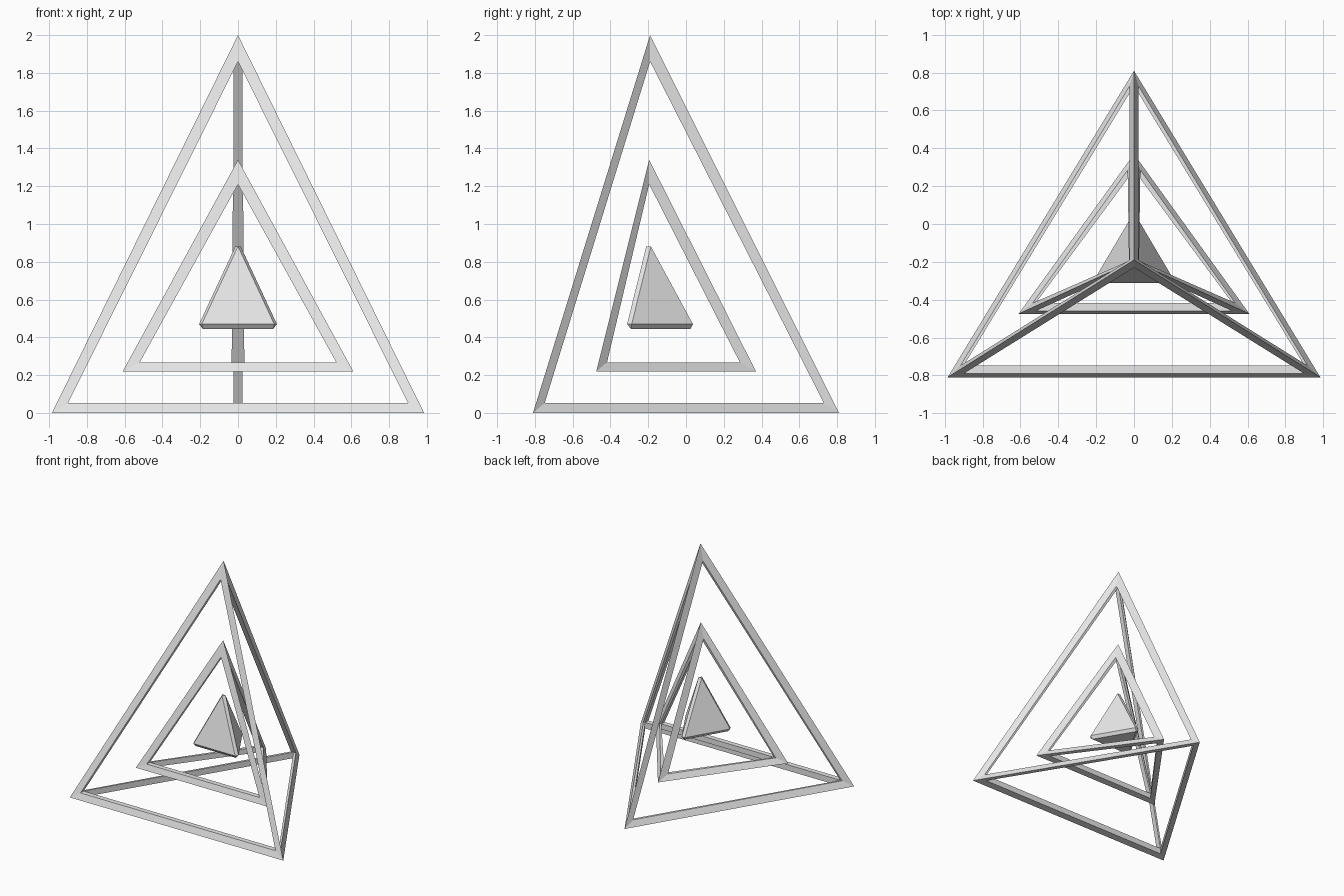
import bpy
import bmesh
from mathutils import Vector
from itertools import combinations

if "Cube" in bpy.data.objects:
    bpy.data.objects.remove(bpy.data.objects["Cube"], do_unlink=True)

# One pale grey for everything
grey = bpy.data.materials.new("pale_grey")
grey.use_nodes = True
grey.diffuse_color = (0.8, 0.8, 0.8, 1)
grey.node_tree.nodes["Principled BSDF"].inputs["Base Color"].default_value = (0.8, 0.8, 0.8, 1)


def make_object(name, bm):
    bmesh.ops.recalc_face_normals(bm, faces=bm.faces)
    mesh = bpy.data.meshes.new(name)
    bm.to_mesh(mesh)
    bm.free()
    mesh.materials.append(grey)
    obj = bpy.data.objects.new(name, mesh)
    bpy.context.collection.objects.link(obj)
    return obj


def corners(half_width, front, back, base, tip_y, tip_z):
    """Tetrahedron corners in the order left, right, back, tip."""
    return [Vector((half_width, front, base)), Vector((-half_width, front, base)),
            Vector((0, back, base)), Vector((0, tip_y, tip_z))]


# Each face is known by the corner opposite it: the axis along which its
# opening is cut, and how far its inner rim is sunk at each corner
FACE_AXIS = {0: Vector((1, 0, 0)), 1: Vector((1, 0, 0)),
             2: Vector((0, 1, 0)), 3: Vector((0, 0, 1))}
SIDE_SINK = (0.012, 0.012, 0.008, 0.016)
FLAT_SINK = 0.003


def tetra_frame(name, outer, inner):
    """Hollow tetrahedron whose six bars have four-sided sections."""
    bm = bmesh.new()
    out_v = [bm.verts.new(p) for p in outer]
    in_v = [bm.verts.new(p) for p in inner]
    rim = {}
    for f in range(4):
        a, b, c = [outer[i] for i in range(4) if i != f]
        n = (b - a).cross(c - a).normalized()
        if n.dot(outer[f] - a) > 0:
            n.negate()
        axis = FACE_AXIS[f]
        for i in range(4):
            if i != f:
                sink = SIDE_SINK[i] if f < 2 else FLAT_SINK
                shift = (n.dot(a - inner[i]) - sink) / n.dot(axis)
                rim[f, i] = bm.verts.new(inner[i] + axis * shift)
    for i, j in combinations(range(4), 2):
        for f in set(range(4)) - {i, j}:
            bm.faces.new((out_v[i], out_v[j], rim[f, j], rim[f, i]))
            bm.faces.new((rim[f, i], rim[f, j], in_v[j], in_v[i]))
    return make_object(name, bm)


# Large and middle open frames
tetra_frame("outer_frame",
            corners(0.985, -0.81, 0.81, 0.0, -0.19, 2.0),
            corners(0.90, -0.748, 0.73, 0.052, -0.19, 1.86))
tetra_frame("middle_frame",
            corners(0.61, -0.475, 0.37, 0.22, -0.195, 1.34),
            corners(0.52, -0.418, 0.285, 0.268, -0.195, 1.21))

# Solid core with chamfered edges
bm = bmesh.new()
core = [bm.verts.new(p) for p in corners(0.232, -0.318, 0.075, 0.445, -0.195, 0.943)]
for tri in combinations(core, 3):
    bm.faces.new(tri)
bmesh.ops.recalc_face_normals(bm, faces=bm.faces)
bmesh.ops.bevel(bm, geom=bm.edges[:], offset=0.026, offset_type='OFFSET',
                segments=1, profile=0.5, affect='EDGES')
make_object("solid_core", bm)
